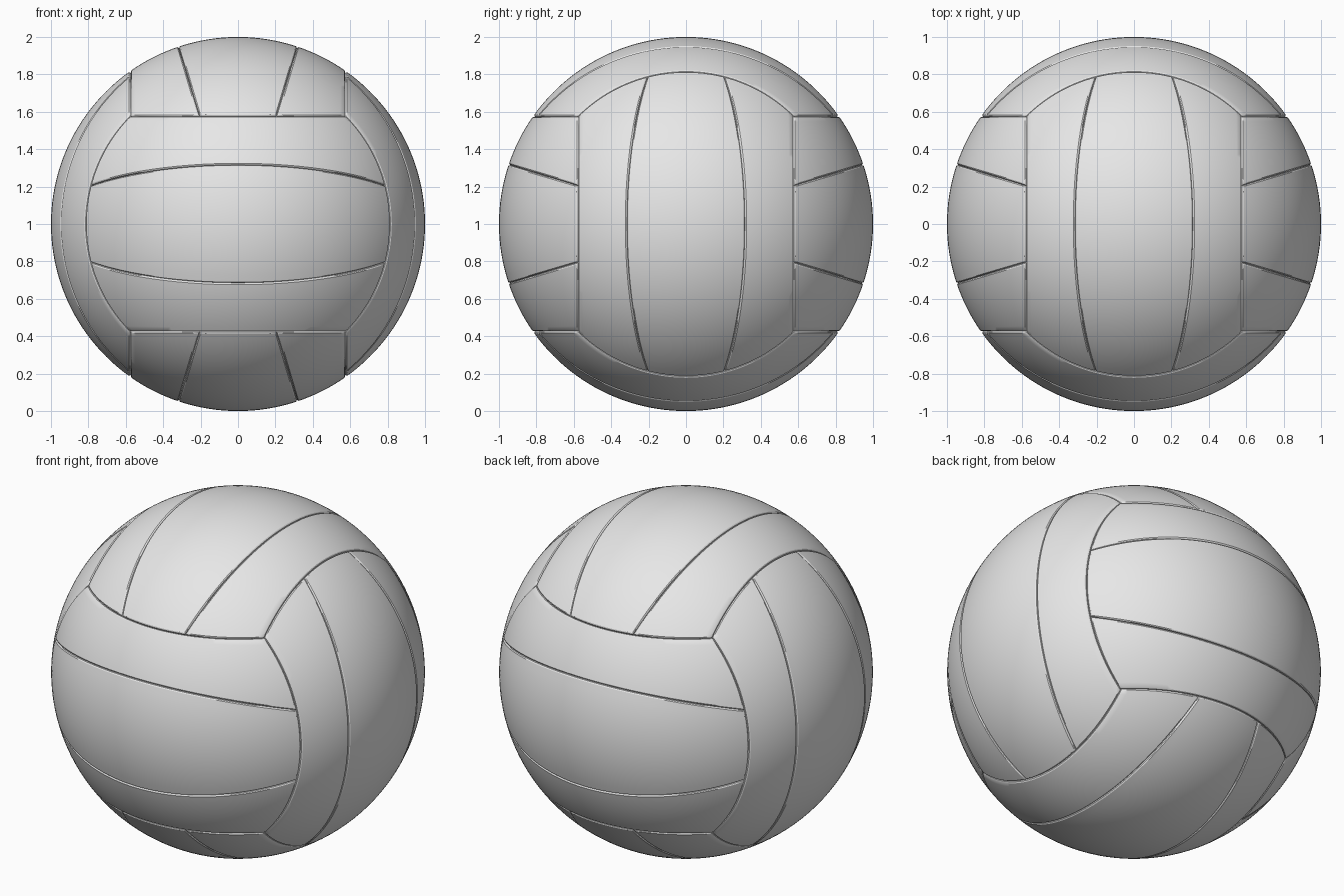
import bpy, bmesh
from math import sqrt, sin, radians
from mathutils import Vector

cube = bpy.data.objects.get("Cube")
if cube:
    bpy.data.objects.remove(cube)

# One light grey material for the whole ball
leather = bpy.data.materials.new("light grey leather")
leather.use_nodes = True
GREY = (0.8, 0.8, 0.8, 1)
leather.diffuse_color = GREY
leather.node_tree.nodes["Principled BSDF"].inputs["Base Color"].default_value = GREY

CORNER = 1 / sqrt(3)      # panel borders lie on planes at this distance
HALF_ANGLE = 0.955        # half the angle a panel spans lengthwise
RIM = [(0, 0.012), (0.003, 0.004), (0.009, 0)]   # distance from seam, depth

# Seams of a panel as planes: across = slope * outward + offset
SEAMS = [(0, -CORNER), (-0.305, -0.029), (0.305, 0.029), (0, CORNER)]


def stations(count, length):
    """Positions 0..1 with the groove depth at each, rolled off at both ends."""
    start = [(d / length, depth) for d, depth in RIM]
    inset = start[-1][0]
    middle = [(inset + (1 - 2 * inset) * i / count, 0) for i in range(1, count)]
    end = [(1 - p, depth) for p, depth in reversed(start)]
    return start + middle + end


def strip_point(s, slope, offset):
    """Point on the unit sphere as (along, outward, across)."""
    end_across = slope * CORNER + offset
    reach = sqrt(max(0, 1 - CORNER ** 2 - end_across ** 2))
    along = reach * sin((2 * s - 1) * HALF_ANGLE) / sin(HALF_ANGLE)
    a, b = 1 + slope ** 2, slope * offset
    c = offset ** 2 + along ** 2 - 1
    out = (-b + sqrt(b * b - a * c)) / a
    return along, out, slope * out + offset


def add_strip(name, place, low, high, width):
    bm = bmesh.new()
    grid = []
    for v, depth_v in stations(16, width):
        slope = low[0] + (high[0] - low[0]) * v
        offset = low[1] + (high[1] - low[1]) * v
        row = []
        for s, depth_s in stations(48, 1.7):
            p = Vector(place(*strip_point(s, slope, offset))).normalized()
            row.append(bm.verts.new(p * (1 - max(depth_v, depth_s))))
        grid.append(row)
    for r0, r1 in zip(grid, grid[1:]):
        for i in range(len(r0) - 1):
            face = bm.faces.new((r0[i], r0[i + 1], r1[i + 1], r1[i]))
            face.normal_update()
            if face.normal.dot(face.calc_center_median()) < 0:
                face.normal_flip()
    mesh = bpy.data.meshes.new(name)
    bm.to_mesh(mesh)
    bm.free()
    mesh.materials.append(leather)
    obj = bpy.data.objects.new(name, mesh)
    obj.location.z = 1
    bpy.context.collection.objects.link(obj)
    return obj


# Six panels of three strips; neighbouring panels run at right angles
PANELS = {
    "front": lambda a, o, c: (a, -o, c),
    "back": lambda a, o, c: (a, o, c),
    "left": lambda a, o, c: (o, c, a),
    "right": lambda a, o, c: (-o, c, a),
    "top": lambda a, o, c: (c, a, o),
    "bottom": lambda a, o, c: (c, a, -o),
}
bpy.ops.object.select_all(action='DESELECT')
for side, place in PANELS.items():
    for i, part in enumerate(("first", "middle", "last")):
        width = 0.55 if part == "middle" else 0.33
        strip = add_strip(f"{side}_panel_{part}_strip", place,
                          SEAMS[i], SEAMS[i + 1], width)
        strip.select_set(True)
        bpy.context.view_layer.objects.active = strip

bpy.ops.object.shade_smooth_by_angle(angle=radians(30))
